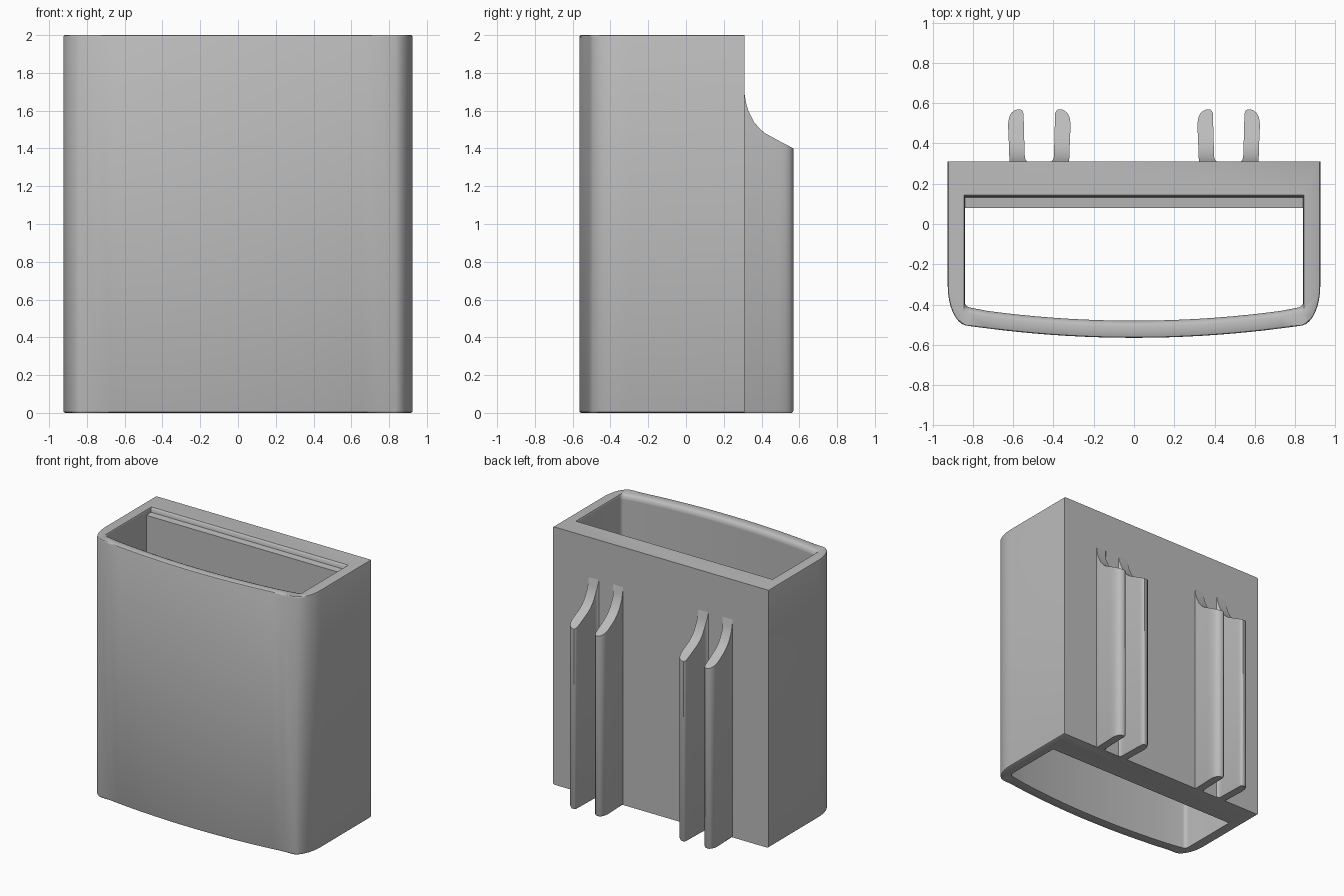
import bpy, bmesh, math

cube = bpy.data.objects.get("Cube")
if cube:
    bpy.data.objects.remove(cube, do_unlink=True)

grey = bpy.data.materials.new("plain grey")
grey.use_nodes = True
grey.diffuse_color = (0.5, 0.5, 0.5, 1)
grey.node_tree.nodes["Principled BSDF"].inputs["Base Color"].default_value = (0.5, 0.5, 0.5, 1)


def finish(name, bm):
    bmesh.ops.recalc_face_normals(bm, faces=bm.faces)
    mesh = bpy.data.meshes.new(name)
    bm.to_mesh(mesh)
    bm.free()
    mesh.materials.append(grey)
    obj = bpy.data.objects.new(name, mesh)
    bpy.context.collection.objects.link(obj)
    bpy.ops.object.select_all(action='DESELECT')
    obj.select_set(True)
    bpy.context.view_layer.objects.active = obj
    bpy.ops.object.shade_smooth_by_angle(angle=math.radians(35))


def bridge(bm, a, b):
    for i in range(len(a)):
        j = (i + 1) % len(a)
        bm.faces.new((a[i], a[j], b[j], b[i]))


def outline(half, corner, side, bow, back):
    """Closed plan: flat back, straight sides, rounded corners, bowed front.
    half = half width, corner = (width, depth) of the corner curve."""
    cw, cd = corner
    edge = half - cw
    right = [(half, back)]
    for i in range(9):
        t = i / 8 * math.radians(84)
        right.append((half - cw * (1 - math.cos(t)), side - cd * math.sin(t)))
    for i in range(1, 11):
        x = edge * (1 - i / 10)
        right.append((x, bow + 0.06 * (x / edge) ** 2))
    return right + [(-x, y) for x, y in reversed(right[:-1])]


def outer(inset):
    return outline(0.925 - inset, (0.1, 0.2), -0.305, -0.565 + inset, 0.31)


def inner(flare, back):
    return outline(0.84 + flare * 0.15, (0.03, 0.03), -0.385 - flare, -0.48 - flare, back)


# Sleeve: open tube with a rounded rim and a small step inside the back wall
bm = bmesh.new()
layers = [
    (outer(0.01), 0), (outer(0.003), 0.004), (outer(0), 0.012),
    (outer(0), 1.99), (outer(0.003), 1.997), (outer(0.008), 2),
    (inner(0.03, 0.145), 2), (inner(0.016, 0.14), 1.995),
    (inner(0.006, 0.135), 1.985), (inner(0, 0.132), 1.965),
    (inner(0, 0.08), 1.96), (inner(0, 0.08), 0),
]
rings = [[bm.verts.new((x, y, z)) for x, y in plan] for plan, z in layers]
for i, ring in enumerate(rings):
    bridge(bm, ring, rings[(i + 1) % len(rings)])
finish("sleeve", bm)

# Clip prongs: depth, outer offset, inner offset, top height
rows = [
    (0.3, 0.147, 0.06, 1.72), (0.31, 0.147, 0.06, 1.69),
    (0.318, 0.148, 0.067, 1.64), (0.33, 0.149, 0.072, 1.6),
    (0.36, 0.15, 0.073, 1.54), (0.39, 0.151, 0.074, 1.505),
    (0.42, 0.152, 0.075, 1.48), (0.46, 0.154, 0.076, 1.458),
    (0.5, 0.155, 0.077, 1.436), (0.53, 0.15, 0.078, 1.42),
    (0.55, 0.14, 0.079, 1.41), (0.562, 0.126, 0.084, 1.403),
    (0.569, 0.11, 0.092, 1.4),
]


def prong(name, centre, sign):
    bm = bmesh.new()

    def ring(inset, height):
        out = [(o - inset, y, z) for y, o, i, z in rows]
        inn = [(min(i + inset, o - inset), y, z) for y, o, i, z in rows]
        return [bm.verts.new((centre + sign * x, min(y, 0.57 - inset),
                              z if height is None else height))
                for x, y, z in out + inn[::-1]]

    base, low, top = ring(0.008, 0), ring(0, 0.012), ring(0, None)
    bridge(bm, base, low)
    bridge(bm, low, top)
    n = len(base)
    for cap in (base, top):
        for k in range(n // 2 - 1):
            bm.faces.new((cap[k], cap[k + 1], cap[n - 2 - k], cap[n - 1 - k]))
    finish(name, bm)


for side, centre in (("left", 0.47), ("right", -0.47)):
    for place, sign in (("outer", 1), ("inner", -1)):
        prong(f"{side}_{place}_clip_prong", centre, sign if centre > 0 else -sign)
